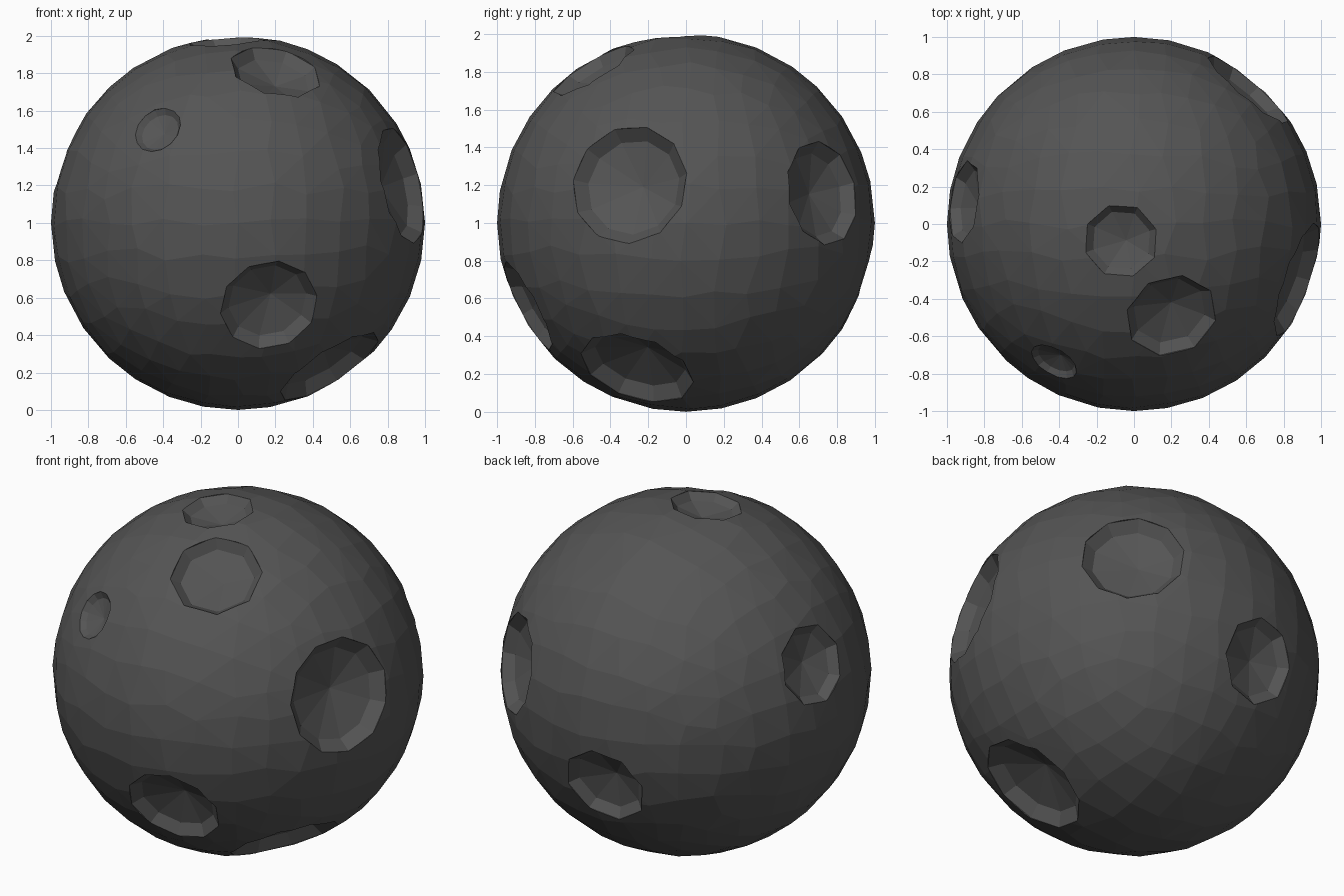
import bpy, bmesh, math, random
from mathutils import Vector

if "Cube" in bpy.data.objects:
    bpy.data.objects.remove(bpy.data.objects["Cube"])

random.seed(4)
CENTRE = Vector((0, 0, 1))

rock = bpy.data.materials.new("dark grey rock")
rock.diffuse_color = (0.09, 0.09, 0.09, 1)
rock.use_nodes = True
rock.node_tree.nodes["Principled BSDF"].inputs["Base Color"].default_value = rock.diffuse_color

# direction from the centre, rim radius, number of rim sides
craters = [
    ((-0.43, -0.74, 0.50), 0.135, 14),   # small, front
    ((0.20, -0.49, 0.81), 0.25, 8),      # upper front
    ((-0.07, -0.09, 0.97), 0.20, 8),     # top
    ((0.91, -0.31, 0.21), 0.32, 11),     # right
    ((0.62, 0.73, 0.16), 0.28, 10),      # back right
    ((0.17, -0.86, -0.45), 0.265, 10),   # lower front
    ((0.51, -0.27, -0.80), 0.31, 10),    # lower right
    ((-0.92, 0.12, 0.33), 0.225, 8),     # left
    ((-0.11, 0.94, -0.31), 0.24, 8),     # back
]


def new_object(name, bm):
    bmesh.ops.recalc_face_normals(bm, faces=bm.faces)
    mesh = bpy.data.meshes.new(name)
    bm.to_mesh(mesh)
    bm.free()
    mesh.materials.append(rock)
    obj = bpy.data.objects.new(name, mesh)
    bpy.context.collection.objects.link(obj)
    return obj


# flat-faced ball: a subdivided cube pushed onto a sphere, slightly uneven
bm = bmesh.new()
bmesh.ops.create_cube(bm, size=2)
bmesh.ops.subdivide_edges(bm, edges=bm.edges[:], cuts=7, use_grid_fill=True)
for v in bm.verts:
    p = Vector([math.tan(c * math.pi / 4) for c in v.co]).normalized()
    if max(abs(c) for c in p) < 0.99:
        p += Vector([random.uniform(-0.03, 0.03) for _ in range(3)])
    v.co = CENTRE + p.normalized()
bmesh.ops.triangulate(bm, faces=bm.faces[:])
asteroid = new_object("asteroid", bm)

# bowl-shaped cutters: straight wall, sloping ring, shallow pointed floor
bm = bmesh.new()
for direction, r, sides in craters:
    d = Vector(direction).normalized()
    turn = d.to_track_quat('Z', 'Y')
    rim = math.sqrt(1 - r * r) - 0.005
    rings = []
    for radius, height in ((r * 1.04, 1.06), (r, rim), (r * 0.8, rim - 0.2 * r)):
        rings.append([bm.verts.new(CENTRE + turn @ Vector((
            radius * math.cos(math.tau * i / sides + 0.2),
            radius * math.sin(math.tau * i / sides + 0.2), height)))
            for i in range(sides)])
    floor = bm.verts.new(CENTRE + turn @ Vector((0.1 * r, 0.05 * r, rim - 0.4 * r)))
    bm.faces.new(rings[0])
    for i in range(sides):
        j = (i + 1) % sides
        for a, b in zip(rings, rings[1:]):
            bm.faces.new((a[i], a[j], b[j], b[i]))
        bm.faces.new((rings[-1][i], rings[-1][j], floor))
cutters = new_object("crater_cutters", bm)
cutters.hide_render = True
cutters.hide_set(True)

cut = asteroid.modifiers.new("craters", 'BOOLEAN')
cut.operation = 'DIFFERENCE'
cut.solver = 'EXACT'
cut.object = cutters
